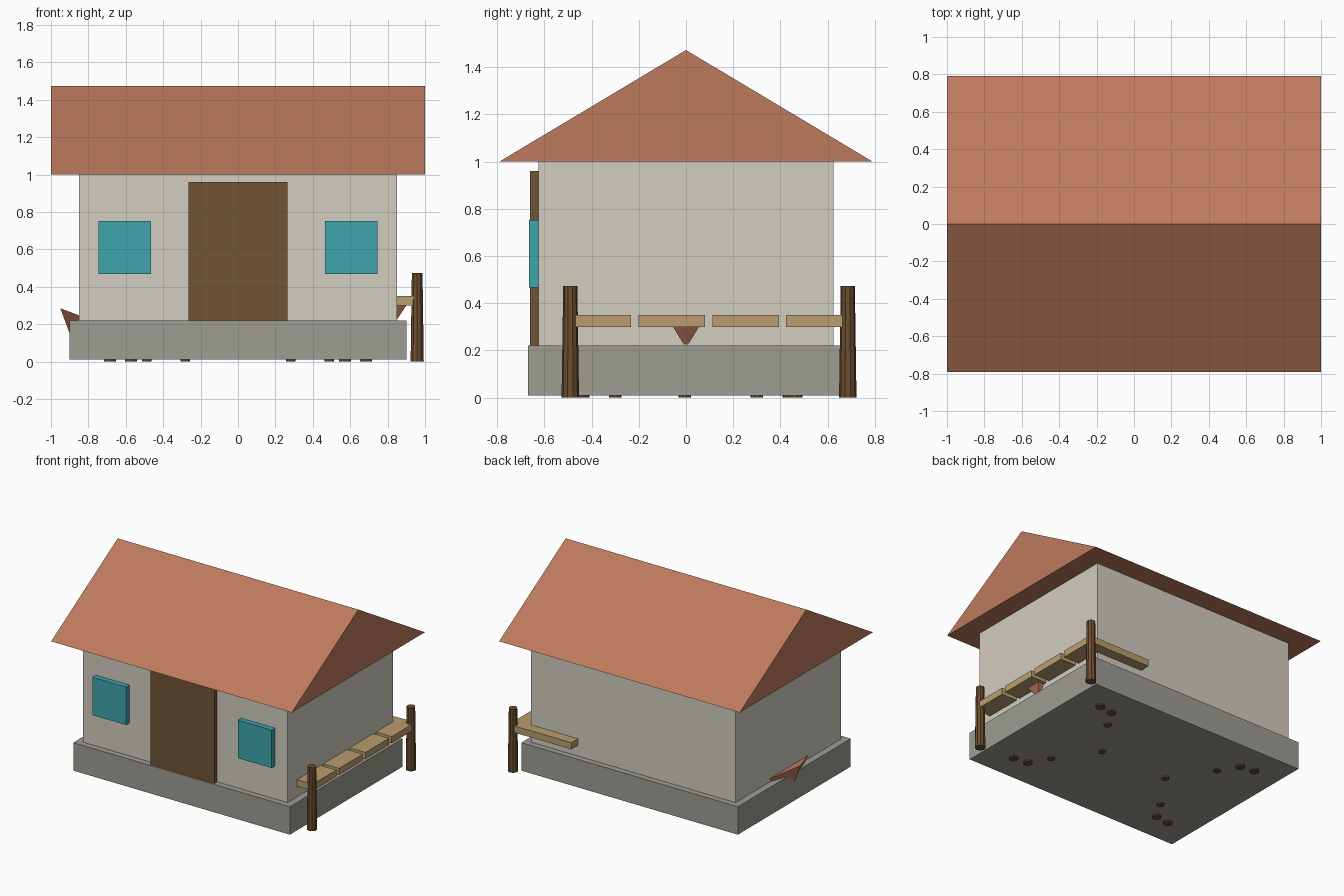
import bpy, bmesh, math

if "Cube" in bpy.data.objects:
    bpy.data.objects.remove(bpy.data.objects["Cube"])


def srgb(c):
    c /= 255
    return c / 12.92 if c <= 0.04045 else ((c + 0.055) / 1.055) ** 2.4


def material(name, r, g, b):
    m = bpy.data.materials.new(name)
    m.diffuse_color = (srgb(r), srgb(g), srgb(b), 1)
    m.use_nodes = True
    m.node_tree.nodes["Principled BSDF"].inputs["Base Color"].default_value = m.diffuse_color
    return m


CLAY = material("clay_roof", 190, 122, 93)
PLASTER = material("plaster", 210, 205, 193)
STONE = material("grey_stone", 157, 156, 147)
DOOR = material("door_wood", 114, 85, 54)
GLASS = material("teal_glass", 63, 165, 172)
LOG = material("dark_log", 108, 78, 47)
PLANK = material("light_plank", 186, 157, 111)


def finish(name, bm, mat):
    bmesh.ops.recalc_face_normals(bm, faces=bm.faces)
    me = bpy.data.meshes.new(name)
    bm.to_mesh(me)
    bm.free()
    me.materials.append(mat)
    ob = bpy.data.objects.new(name, me)
    bpy.context.collection.objects.link(ob)
    return ob


def box(name, x, y, z, mat):
    """Box from (min, max) pairs."""
    bm = bmesh.new()
    bmesh.ops.create_cube(bm, size=1)
    for v in bm.verts:
        for i, (a, b) in enumerate((x, y, z)):
            v.co[i] = a if v.co[i] < 0 else b
    return finish(name, bm, mat)


def hull(name, points, mat):
    """Convex solid around a few points."""
    bm = bmesh.new()
    for p in points:
        bm.verts.new(p)
    bmesh.ops.convex_hull(bm, input=bm.verts)
    bmesh.ops.dissolve_limit(bm, angle_limit=0.01, verts=bm.verts, edges=bm.edges)
    return finish(name, bm, mat)


def log(name, x, y, z0, z1, r0, r1, sides=10):
    bm = bmesh.new()
    bmesh.ops.create_cone(bm, cap_ends=True, segments=sides,
                          radius1=r0, radius2=r1, depth=z1 - z0)
    bmesh.ops.translate(bm, verts=bm.verts, vec=(x, y, (z0 + z1) / 2))
    return finish(name, bm, LOG)


# House body
box("foundation", (-0.9, 0.9), (-0.67, 0.67), (0.01, 0.22), STONE)
box("walls", (-0.85, 0.85), (-0.625, 0.625), (0.22, 1.0), PLASTER)
hull("roof", [(x, y, z) for x in (-1, 1)
              for y, z in ((-0.79, 1.0), (0.79, 1.0), (0, 1.472))], CLAY)

# Door and windows
box("door", (-0.265, 0.265), (-0.66, -0.6), (0.22, 0.96), DOOR)
for side, x in (("left", -0.605), ("right", 0.605)):
    box("window_" + side, (x - 0.14, x + 0.14), (-0.665, -0.6), (0.467, 0.752), GLASS)

# Fence posts
for i, y in enumerate((-0.49, 0.685)):
    log(f"fence_post_{i}", 0.958, y, 0, 0.473, 0.037, 0.03)

# Side planks and the back plank
for i in range(4):
    y = -0.513 + i * 0.3125
    box(f"side_plank_{i}", (0.85, 0.98), (y, y + 0.281), (0.3, 0.35), PLANK)
box("back_plank", (0.46, 0.97), (0.62, 0.703), (0.3, 0.35), PLANK)

# Clay wedges poking out of the side walls
hull("left_wedge", [(-0.84, 0.26, 0.243), (-0.84, -0.26, 0.243),
                    (-0.95, 0, 0.285), (-0.9, 0, 0.15)], CLAY)
hull("right_wedge", [(0.84, 0, 0.21), (0.9, 0.055, 0.3), (0.9, -0.055, 0.3),
                     (0.84, 0.055, 0.3), (0.84, -0.055, 0.3), (0.91, 0, 0.32)], CLAY)

# Short pegs under the foundation
for sx in (-1, 1):
    for sy in (-1, 1):
        for i, (x, y, r) in enumerate(((0.685, 0.46, 0.034), (0.573, 0.443, 0.034),
                                       (0.487, 0.3, 0.027))):
            log(f"floor_peg_{i}", sx * x, sy * y, 0, 0.02, r, r)
    log("middle_peg", sx * 0.282, -0.005, 0, 0.02, 0.027, 0.027)
